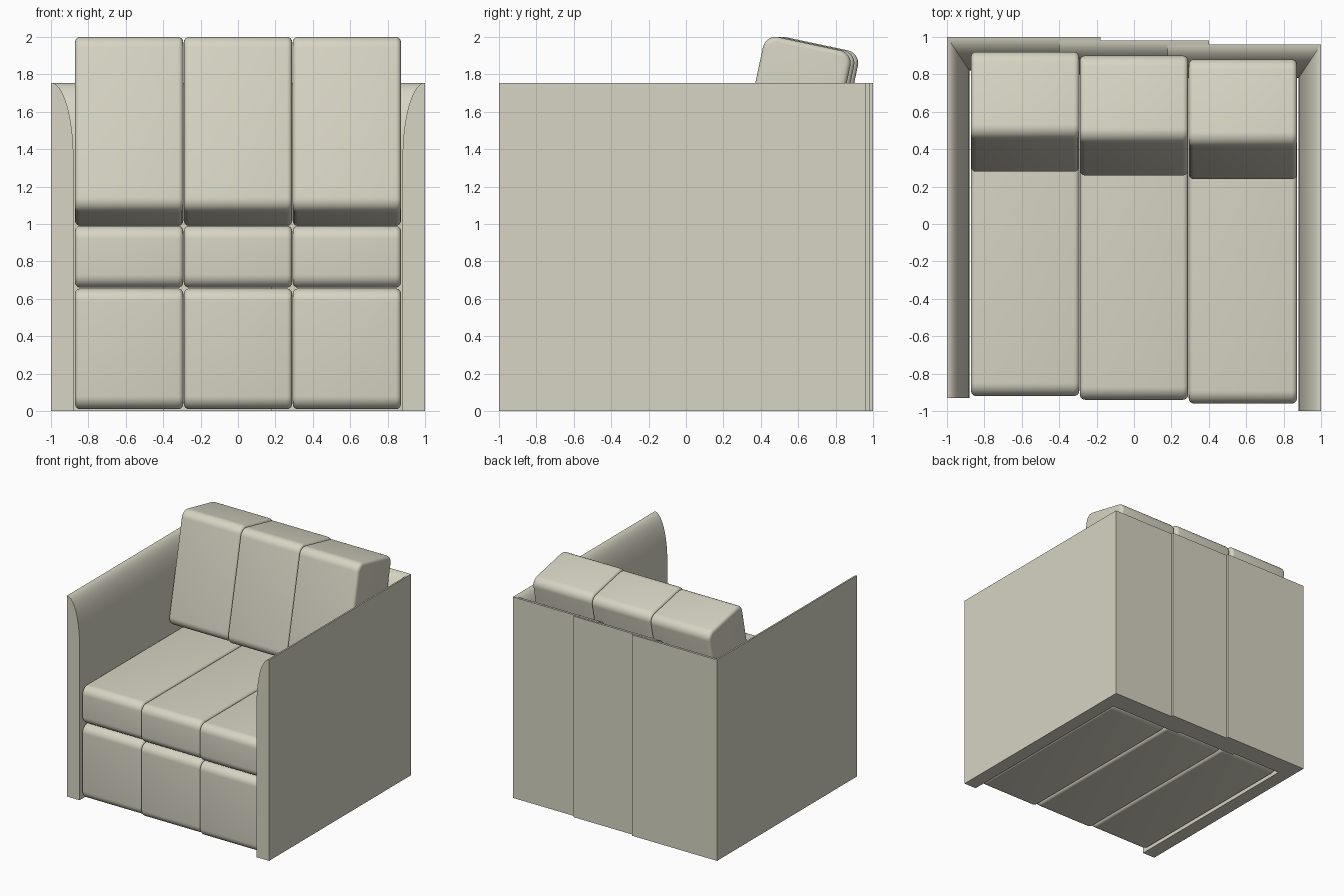
import bpy, bmesh, math
from mathutils import Matrix

if "Cube" in bpy.data.objects:
    bpy.data.objects.remove(bpy.data.objects["Cube"])

fabric = bpy.data.materials.new("beige fabric")
fabric.diffuse_color = (0.68, 0.66, 0.55, 1)
fabric.use_nodes = True
fabric.node_tree.nodes["Principled BSDF"].inputs["Base Color"].default_value = fabric.diffuse_color


def finish(name, bm):
    bmesh.ops.recalc_face_normals(bm, faces=bm.faces)
    mesh = bpy.data.meshes.new(name)
    bm.to_mesh(mesh)
    bm.free()
    ob = bpy.data.objects.new(name, mesh)
    bpy.context.collection.objects.link(ob)
    mesh.materials.append(fabric)
    bpy.ops.object.select_all(action='DESELECT')
    ob.select_set(True)
    bpy.context.view_layer.objects.active = ob
    bpy.ops.object.shade_smooth_by_angle(angle=math.radians(40))
    return ob


def cushion(name, size, centre, tilt=0):
    """Box with generous rounding along its width and a small one at its ends."""
    bm = bmesh.new()
    bmesh.ops.create_cube(bm, size=1)
    bmesh.ops.scale(bm, vec=size, verts=bm.verts)
    long_edges = [e for e in bm.edges
                  if abs(e.verts[0].co.x - e.verts[1].co.x) > 0.1]
    bmesh.ops.bevel(bm, geom=long_edges, offset=0.07, segments=8, profile=0.5,
                    affect='EDGES')
    half = size[0] / 2 - 1e-4
    ends = [e for e in bm.edges if all(v.co.x > half for v in e.verts)
            or all(v.co.x < -half for v in e.verts)]
    bmesh.ops.bevel(bm, geom=ends, offset=0.028, segments=4, profile=0.5,
                    affect='EDGES')
    bm.transform(Matrix.Translation(centre) @ Matrix.Rotation(-tilt, 4, 'X'))
    return finish(name, bm)


def panel(name, thick, place, start, end):
    """Upright slab, flat outside, inner face curving out to the top edge.
    place(inset, along, z) turns panel coordinates into a position."""
    prof = [(0, 0), (thick, 0)]
    for i in range(17):
        a = math.pi / 2 * i / 16
        prof.append((thick * math.cos(a), 1.355 + 0.4 * math.sin(a)))
    bm = bmesh.new()
    rings = [[bm.verts.new(place(d, t, z)) for d, z in prof] for t in (start, end)]
    n = len(prof)
    for i in range(n):
        j = (i + 1) % n
        bm.faces.new((rings[0][i], rings[0][j], rings[1][j], rings[1][i]))
    for r in rings:
        bm.faces.new(r)
    return finish(name, bm)


# Arms
panel("left_arm", 0.12, lambda d, t, z: (-1 + d, t, z), -0.93, 1.0)
panel("right_arm", 0.12, lambda d, t, z: (1 - d, t, z), -1.0, 0.96)

# Three sections, each stepped slightly forward of the last
for k, (side, x0, x1) in enumerate((("left", -1, -0.18), ("middle", -0.4, 0.4),
                                    ("right", 0.18, 1))):
    x, dy = (k - 1) * 0.582, -0.02 * k
    panel(side + "_back_panel", 0.18,
          lambda d, t, z, y=1 + dy: (t, y - d, z), x0, x1)
    cushion(side + "_base", (0.579, 1.74, 0.645), (x, -0.05 + dy, 0.3325))
    cushion(side + "_seat_cushion", (0.579, 1.74, 0.33), (x, -0.05 + dy, 0.825))
    cushion(side + "_back_cushion", (0.579, 0.478, 0.958), (x, 0.60 + dy, 1.495),
            math.radians(12))
